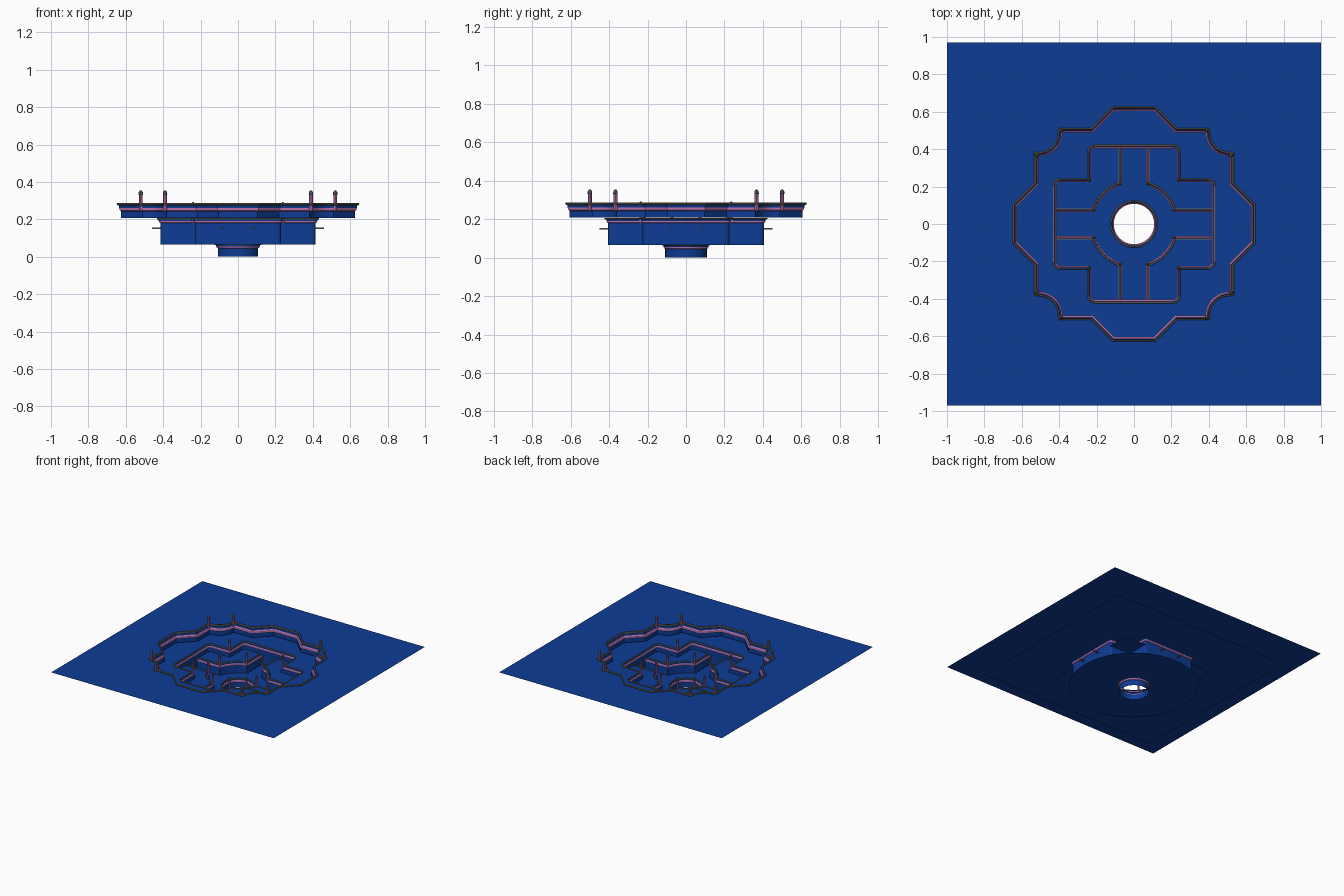
import bpy, bmesh, math
from mathutils import Vector

cube = bpy.data.objects.get("Cube")
if cube:
    bpy.data.objects.remove(cube)


def material(name, rgb):
    m = bpy.data.materials.new(name)
    m.use_nodes = True
    m.diffuse_color = (*rgb, 1)
    m.node_tree.nodes["Principled BSDF"].inputs["Base Color"].default_value = (*rgb, 1)
    return m


MATS = [material("deep_blue", (0.004, 0.045, 0.3)),
        material("soft_pink", (0.65, 0.22, 0.54)),
        material("warm_grey", (0.14, 0.14, 0.125))]
BLUE, PINK, GREY = range(3)


def finish(name, bm, smooth=True):
    me = bpy.data.meshes.new(name)
    bm.to_mesh(me)
    bm.free()
    for m in MATS:
        me.materials.append(m)
    ob = bpy.data.objects.new(name, me)
    bpy.context.collection.objects.link(ob)
    if smooth:
        bpy.ops.object.select_all(action='DESELECT')
        ob.select_set(True)
        bpy.context.view_layer.objects.active = ob
        bpy.ops.object.shade_smooth_by_angle(angle=math.radians(35))
    return ob


def arc(cx, cy, r, a0, a1, n=10):
    angles = [math.radians(a0 + (a1 - a0) * i / n) for i in range(n + 1)]
    return [(cx + r * math.cos(a), cy + r * math.sin(a)) for a in angles]


def quadrants(path):
    """The path mirrored into all four quadrants, each counterclockwise."""
    return [path,
            [(-x, y) for x, y in reversed(path)],
            [(-x, -y) for x, y in path],
            [(x, -y) for x, y in reversed(path)]]


def offset(pts, d, closed=True):
    """Move a path outward by d with mitred corners."""
    out, n = [], len(pts)
    for i, p in enumerate(pts):
        p = Vector(p)
        a = Vector(pts[i - 1]) if closed or i else None
        b = Vector(pts[(i + 1) % n]) if closed or i < n - 1 else None
        d1 = (p - a).normalized() if a is not None else (b - p).normalized()
        d2 = (b - p).normalized() if b is not None else d1
        n1, n2 = Vector((d1.y, -d1.x)), Vector((d2.y, -d2.x))
        out.append(p + (n1 + n2) * (d / (1 + n1.dot(n2))))
    return out


# Moulding: outward distance, height below the top, colour of the band ending here
MOULDING = [(0, -0.045, BLUE), (0.007, -0.04, PINK), (0.011, -0.028, PINK),
            (0.012, -0.015, BLUE), (0.021, -0.012, GREY), (0.024, -0.005, GREY),
            (0.021, 0, GREY), (0.015, 0, GREY)]


def wall(name, pts, bottom, top, s=1.0, closed=True):
    bm = bmesh.new()
    wide = 0.5 + s / 2
    rows = [(0, bottom, BLUE)] + [(o * wide, top + z * s, c) for o, z, c in MOULDING]
    rings = [[bm.verts.new((p.x, p.y, z)) for p in offset(pts, o, closed)] for o, z, c in rows]
    n = len(pts)
    for r in range(len(rows) - 1):
        for i in range(n if closed else n - 1):
            j = (i + 1) % n
            f = bm.faces.new((rings[r][i], rings[r][j], rings[r + 1][j], rings[r + 1][i]))
            f.material_index = rows[r + 1][2]
    return finish(name, bm)


def sheet(name, z, *loops):
    """Thin flat sheet; loops after the first are holes."""
    bm = bmesh.new()
    edges = []
    for loop in loops:
        vs = [bm.verts.new((p[0], p[1], z)) for p in loop]
        edges += [bm.edges.new((vs[i - 1], vs[i])) for i in range(len(vs))]
    bmesh.ops.triangle_fill(bm, use_beauty=True, edges=edges, normal=(0, 0, 1))
    for f in bm.faces:
        f.normal_update()
        if f.normal.z < 0:
            f.normal_flip()
    return finish(name, bm, False)


def rectangle(hx, hy):
    return [(hx, hy), (-hx, hy), (-hx, -hy), (hx, -hy)]


def post(name, x, y, bottom, top, r=0.01):
    bm = bmesh.new()
    rows = [(r, bottom, PINK), (r, top - 0.025, PINK), (r * 1.2, top - 0.022, GREY),
            (r * 1.1, top - 0.01, GREY), (r * 0.4, top, GREY)]
    rings = [[bm.verts.new((px, py, z)) for px, py in arc(x, y, rad, 0, 315, 7)]
             for rad, z, c in rows]
    for k in range(len(rows) - 1):
        for i in range(8):
            j = (i + 1) % 8
            f = bm.faces.new((rings[k][i], rings[k][j], rings[k + 1][j], rings[k + 1][i]))
            f.material_index = rows[k + 1][2]
    bm.faces.new(rings[-1]).material_index = GREY
    return finish(name, bm)


def block(name, lo, hi, mat):
    bm = bmesh.new()
    bmesh.ops.create_cube(bm, size=1)
    for v in bm.verts:
        v.co = [a + (b - a) * (c + 0.5) for a, b, c in zip(lo, hi, v.co)]
    for f in bm.faces:
        f.material_index = mat
    return finish(name, bm, False)


# Outer recess: stepped outline with scooped corners
outer_q = ([(0.625, 0.095), (0.51, 0.21)] + arc(0.51, 0.49, 0.128, 270, 180)
           + [(0.22, 0.49), (0.105, 0.605)])
outer = sum(quadrants(outer_q), [])
wall("outer_wall", outer, 0.208, 0.288)
sheet("top_sheet", 0.275, rectangle(1, 0.97), offset(outer, 0.012))

# Middle recess: cross with softened arm ends
cross_q = (arc(0.395, 0.205, 0.02, 0, 90, 4) + [(0.23, 0.225)]
           + arc(0.21, 0.385, 0.02, 0, 90, 4))
cross = sum(quadrants(cross_q), [])
wall("cross_wall", cross, 0.065, 0.207, 0.6)
sheet("middle_sheet", 0.199, rectangle(0.8, 0.775), offset(cross, 0.0096))

# Inner recess: channels meeting in a round well
start = math.degrees(math.asin(0.065 / 0.22))
inner_q = [(0.415, 0.065)] + arc(0, 0, 0.22, start, 90 - start, 12) + [(0.065, 0.405)]
for i, path in enumerate(quadrants(inner_q)):
    sx = 1 if i in (0, 3) else -1
    sy = 1 if i < 2 else -1
    wall(f"channel_wall_{i}", path, 0.065, 0.155, 0.6, closed=False)
    sheet(f"corner_floor_{i}", 0.147,
          offset(path, 0.0096, closed=False) + [(sx * 0.415, sy * 0.405)])

    # Moulding ends that poke through the cross wall
    for axis in (0, 1):
        a, b = ((0.41, 0.075), (0.46, 0.087)) if axis == 0 else ((0.075, 0.4), (0.087, 0.45))
        block(f"moulding_end_{i}_{axis}", (sx * a[0], sy * a[1], 0.147),
              (sx * b[0], sy * b[1], 0.155), GREY)

    # Corner posts
    for k, (x, y) in enumerate([(0.52, 0.367), (0.39, 0.5)]):
        post(f"outer_post_{i}_{k}", sx * x, sy * y, 0.245, 0.355)
    post(f"cross_post_{i}", sx * 0.24, sy * 0.235, 0.18, 0.293, 0.008)
    for k, (x, y) in enumerate([(0.215, 0.073), (0.073, 0.215)]):
        post(f"channel_post_{i}_{k}", sx * x, sy * y, 0.13, 0.235, 0.008)

# Bottom floor and open centre ring
ring = arc(0, 0, 0.108, 0, 352.5, 47)
wall("centre_ring", ring, 0, 0.07, 0.55)
sheet("bottom_sheet", 0.063, arc(0, 0, 0.48, 0, 354.375, 63), offset(ring, 0.0093))

# Recalculate shared normals
for ob in bpy.context.collection.objects:
    if ob.type == 'MESH':
        ob.data.update()
